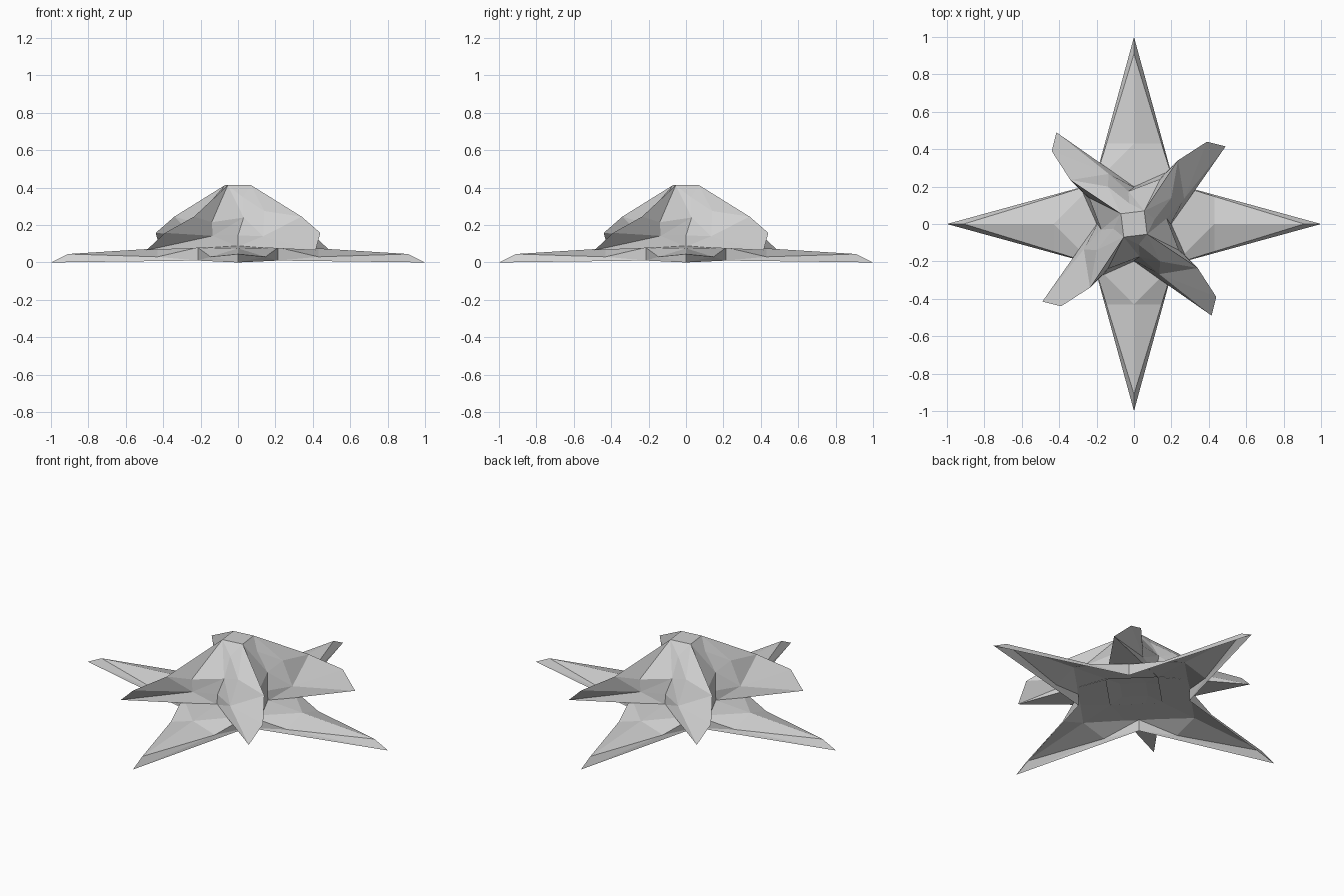
import bpy, bmesh, math
from mathutils import Vector, Matrix

if "Cube" in bpy.data.objects:
    bpy.data.objects.remove(bpy.data.objects["Cube"])

grey = bpy.data.materials.new("light_grey")
grey.use_nodes = True
grey.diffuse_color = (0.63, 0.63, 0.63, 1)
grey.node_tree.nodes["Principled BSDF"].inputs["Base Color"].default_value = (0.63, 0.63, 0.63, 1)


def four_fold(name, points, faces, cap):
    """Repeat a sector four times about z; a trailing + or - means the next or previous sector."""
    bm = bmesh.new()
    verts = {}
    for k in range(4):
        turn = Matrix.Rotation(k * math.pi / 2, 3, "Z")
        for key, co in points.items():
            verts[key, k] = bm.verts.new(turn @ Vector(co))
    step = {"+": 1, "-": -1}
    for k in range(4):
        for face in faces:
            bm.faces.new([verts[w.rstrip("+-"), (k + step.get(w[-1], 0)) % 4]
                          for w in face.split()])
    bm.faces.new([verts[cap, k] for k in range(4)])
    bmesh.ops.recalc_face_normals(bm, faces=bm.faces)
    mesh = bpy.data.meshes.new(name)
    bm.to_mesh(mesh)
    bm.free()
    mesh.materials.append(grey)
    obj = bpy.data.objects.new(name, mesh)
    bpy.context.collection.objects.link(obj)
    return obj


# Hollow star base, open below: one arm along +x, with the valley on its left side
star = {
    "hub": (0.1, 0, 0.095),
    "ridge": (0.43, 0, 0.075),
    "crest": (0.91, 0, 0.045),
    "tip": (1, 0, 0),
    "left": (0.43, 0.147, 0.03),
    "right": (0.43, -0.147, 0.03),
    "valley": (0.215, 0.215, 0.08),
    "foot": (0.215, 0.215, 0.01),
}
four_fold("star_base", star, [
    "hub ridge valley", "hub ridge valley-", "hub valley hub+",
    "ridge left valley", "ridge right valley-",
    "ridge crest left", "ridge crest right",
    "left crest tip", "right crest tip",
    "left tip foot", "right tip foot-",
    "left foot valley", "right foot- valley-",
], "hub")

# Swept rotor: one blade towards +x -y, with the seam on its front side
blade = {
    "top": (0.07, -0.055, 0.413),
    "shoulder": (0.34, -0.235, 0.245),
    "upper_tip": (0.44, -0.39, 0.158),
    "lower_tip": (0.415, -0.49, 0.065),
    "bulge": (0.14, -0.2, 0.275),
    "front": (0.135, -0.268, 0.14),
    "rim": (0.24, -0.14, 0.215),
    "back": (0.24, -0.135, 0.142),
    "neck": (0.025, -0.11, 0.35),
    "waist": (0.03, -0.175, 0.24),
    "knee": (0, -0.195, 0.145),
    "root": (0, -0.2, 0.085),
}
four_fold("swept_blades", blade, [
    "top- neck top",
    "top neck bulge", "neck waist bulge", "top bulge shoulder",
    "waist front bulge", "bulge front shoulder", "shoulder front upper_tip",
    "front lower_tip upper_tip", "waist knee front", "knee root front",
    "front root lower_tip",
    "top shoulder rim", "top rim waist+", "top waist+ neck+",
    "shoulder upper_tip back", "shoulder back rim", "rim back waist+",
    "upper_tip lower_tip back", "back lower_tip root+",
    "back root+ knee+", "back knee+ waist+",
    "root root+ lower_tip",
], "top")
